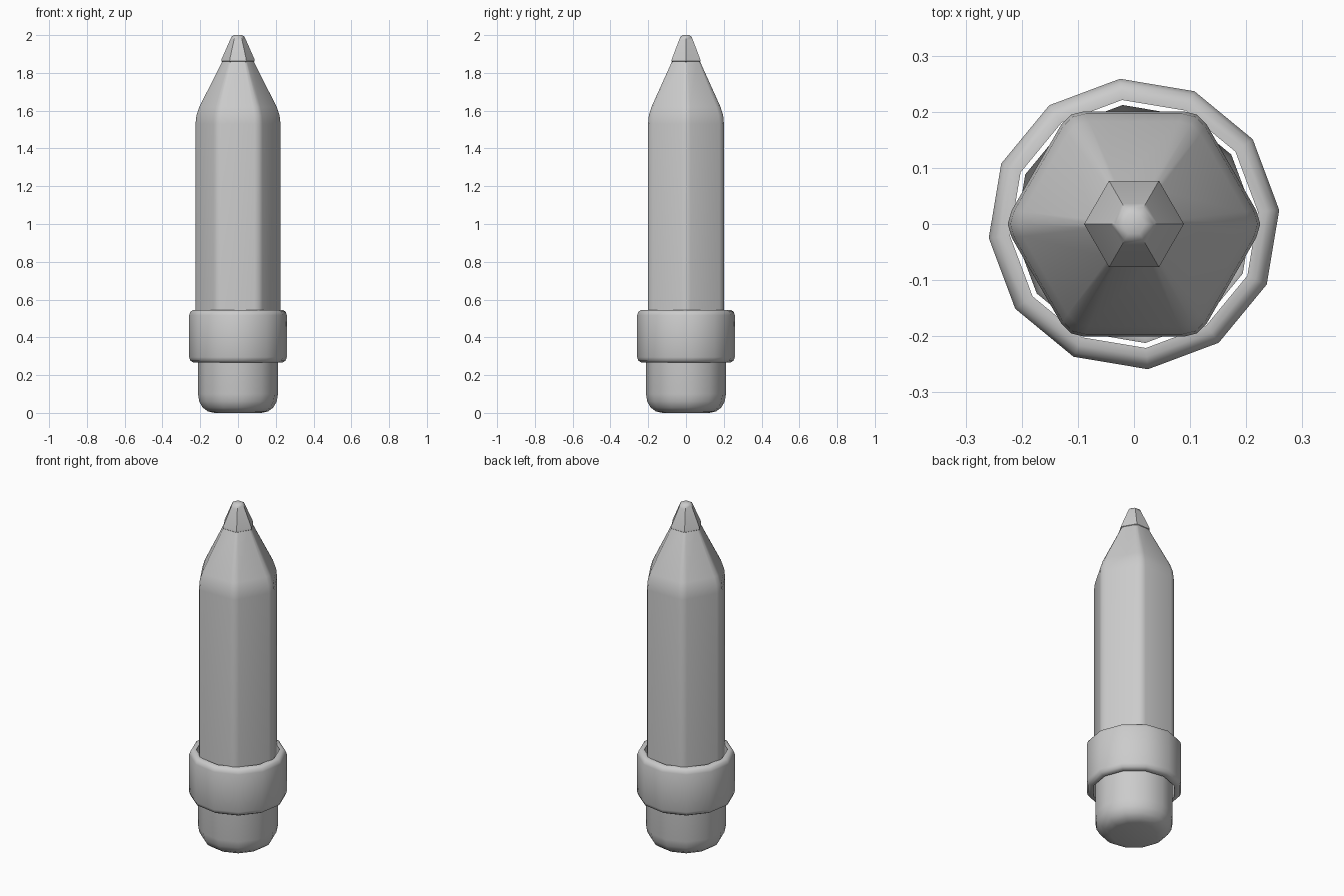
import bpy, bmesh, math

if "Cube" in bpy.data.objects:
    bpy.data.objects.remove(bpy.data.objects["Cube"])


def loft(name, outline, profile, cap_bottom=True, cap_top=True, closed=False, angle=40):
    """Stack scaled copies of a unit outline along (radius, z) profile points."""
    bm = bmesh.new()
    rings = [[bm.verts.new((r * x, r * y, z)) for x, y in outline] for r, z in profile]
    n = len(outline)
    pairs = list(zip(rings, rings[1:]))
    if closed:
        pairs.append((rings[-1], rings[0]))
    for a, b in pairs:
        for i in range(n):
            j = (i + 1) % n
            bm.faces.new((a[i], a[j], b[j], b[i]))
    if not closed:
        if cap_bottom:
            bm.faces.new(rings[0][::-1])
        if cap_top:
            bm.faces.new(rings[-1])
    mesh = bpy.data.meshes.new(name)
    bm.to_mesh(mesh)
    bm.free()
    ob = bpy.data.objects.new(name, mesh)
    bpy.context.collection.objects.link(ob)
    bpy.ops.object.select_all(action='DESELECT')
    bpy.context.view_layer.objects.active = ob
    ob.select_set(True)
    bpy.ops.object.shade_smooth_by_angle(angle=math.radians(angle))
    return ob


def polygon(n, start=0.0):
    return [(math.cos(math.radians(start + 360 * i / n)),
             math.sin(math.radians(start + 360 * i / n))) for i in range(n)]


def rounded_polygon(n, cut):
    """Polygon whose corners are each softened into three points."""
    pts = polygon(n)
    out = []
    for i, (x, y) in enumerate(pts):
        px, py = pts[i - 1]
        qx, qy = pts[(i + 1) % n]
        a = (x + (px - x) * cut, y + (py - y) * cut)
        b = (x + (qx - x) * cut, y + (qy - y) * cut)
        m = ((a[0] + b[0]) / 4 + x / 2, (a[1] + b[1]) / 4 + y / 2)
        out += [a, m, b]
    return out


hexagon = polygon(6)
soft_hexagon = rounded_polygon(6, 0.12)
dodecagon = polygon(12, 5.5)

# Hexagonal shaft with sharpened cone
loft("pencil_body", soft_hexagon,
     [(0.232, 0.40), (0.232, 1.53), (0.227, 1.575), (0.211, 1.62), (0.078, 1.875)],
     cap_bottom=False)

# Lead tip, slightly wider than the end of the cone
loft("lead_tip", hexagon,
     [(0.084, 1.858), (0.089, 1.862), (0.086, 1.875), (0.042, 1.975),
      (0.034, 1.992), (0.02, 2.0)])

# Hollow ferrule collar
loft("ferrule", dodecagon,
     [(0.222, 0.267), (0.238, 0.267), (0.253, 0.276), (0.26, 0.295),
      (0.26, 0.517), (0.253, 0.536), (0.238, 0.545), (0.222, 0.545)], closed=True)

# Eraser with rounded end
loft("eraser", dodecagon,
     [(0.125, 0.0), (0.16, 0.008), (0.188, 0.028), (0.206, 0.06),
      (0.213, 0.10), (0.213, 0.40)], cap_top=False)
